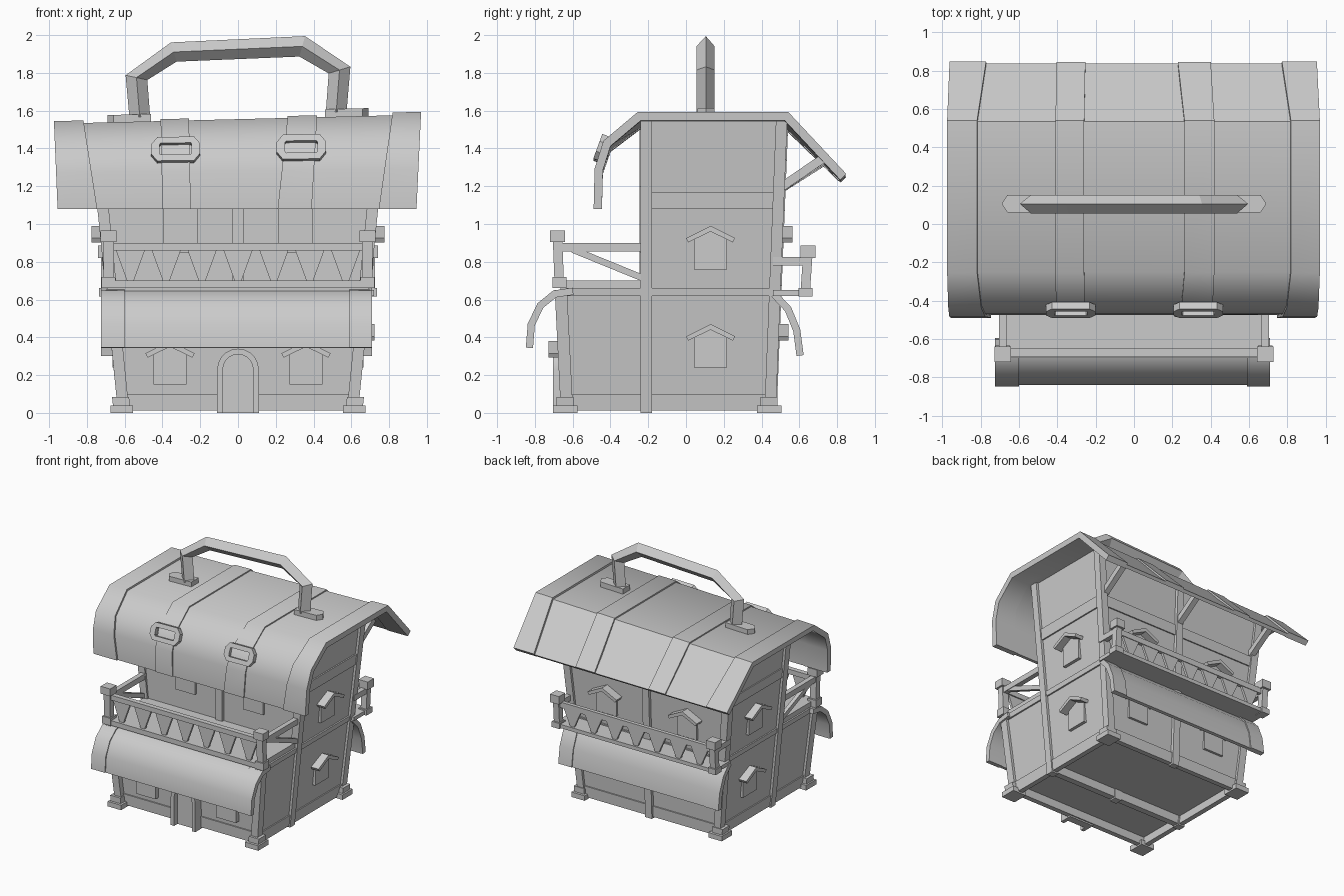
import bpy, bmesh, math
from mathutils import Vector

cube = bpy.data.objects.get("Cube")
if cube:
    bpy.data.objects.remove(cube, do_unlink=True)

grey = bpy.data.materials.new("plain_grey")
grey.use_nodes = True
grey.diffuse_color = (0.6, 0.6, 0.6, 1)
grey.node_tree.nodes["Principled BSDF"].inputs["Base Color"].default_value = (0.6, 0.6, 0.6, 1)


def skew(p):
    # The whole upper storey rises slightly towards +x
    x, y, z = p
    return Vector((x, y, z + max(0, z - 1.08) * 0.052 * x))


def loft(name, rings, closed=False, smooth=False):
    bm = bmesh.new()
    vs = [[bm.verts.new(skew(p)) for p in r] for r in rings]
    n = len(vs[0])
    for i in range(len(vs) if closed else len(vs) - 1):
        a, b = vs[i], vs[(i + 1) % len(vs)]
        for j in range(n):
            k = (j + 1) % n
            bm.faces.new((a[j], a[k], b[k], b[j]))
    if not closed:
        bm.faces.new(vs[0])
        bm.faces.new(vs[-1])
    bmesh.ops.recalc_face_normals(bm, faces=bm.faces)
    me = bpy.data.meshes.new(name)
    bm.to_mesh(me)
    bm.free()
    me.materials.append(grey)
    o = bpy.data.objects.new(name, me)
    bpy.context.collection.objects.link(o)
    if smooth:
        bpy.ops.object.select_all(action='DESELECT')
        o.select_set(True)
        bpy.context.view_layer.objects.active = o
        bpy.ops.object.shade_smooth_by_angle(angle=math.radians(42))
    return o


def rect(x0, x1, y0, y1, z):
    return [(x0, y0, z), (x1, y0, z), (x1, y1, z), (x0, y1, z)]


def box(name, x0, x1, y0, y1, z0, z1):
    return loft(name, [rect(x0, x1, y0, y1, z0), rect(x0, x1, y0, y1, z1)])


def post(name, a, b, wx, wy):
    # Upright with level ends, free to lean
    return loft(name, [rect(x - wx / 2, x + wx / 2, y - wy / 2, y + wy / 2, z) for x, y, z in (a, b)])


def beam(name, a, b, w, h):
    a, b = Vector(a), Vector(b)
    d = (b - a).normalized()
    s = d.cross(Vector((0, 0, 1))).normalized() * w / 2
    u = s.cross(d).normalized() * h / 2
    return loft(name, [[p + s + u, p - s + u, p - s - u, p + s - u] for p in (a, b)])


def sheet(name, prof, x0, x1, out=0, thick=0.026, slope=(0, 0)):
    # Bent board: a side profile with thickness, run along x
    def offset(d):
        res = []
        for i, p in enumerate(prof):
            ns = []
            for j in (i - 1, i):
                if 0 <= j < len(prof) - 1:
                    e = Vector(prof[j + 1]) - Vector(prof[j])
                    ns.append(Vector((-e.y, e.x)).normalized())
            n = sum(ns, Vector((0, 0))).normalized()
            res.append(Vector(p) + n * d / n.dot(ns[0]))
        return res
    poly = offset(out) + offset(-thick)[::-1]
    rings = [[(x + k * (p.y - 1.08), p.x, p.y) for p in poly] for x, k in zip((x0, x1), slope)]
    return loft(name, rings, smooth=True)


# Wall faces as functions of height
def half(z): return 0.615 + 0.1 * z
def back(z): return 0.455 + 0.04 * z
def front(z): return -0.62 - 0.05 * z


TOWER = -0.225


def outline(z, grow, lower):
    return rect(-half(z) - grow, half(z) + grow, (front(z) if lower else TOWER) - grow, back(z) + grow, z)


def storey(name, z0, z1, grow, lower):
    loft(name, [outline(z, grow, lower) for z in (z0, z1)])


# Walls and horizontal trims; the base trim is an open frame
storey("tower_walls", 0.08, 1.54, 0, False)
storey("annex_walls", 0.08, 0.65, 0, True)
loft("base_trim", [outline(z, g, True) for z, g in
                   ((0.012, 0.01), (0.1, 0.01), (0.1, -0.03), (0.012, -0.03))], closed=True)
storey("middle_trim", 0.62, 0.66, 0.012, True)
storey("upper_trim", 1.08, 1.165, 0.01, False)

# Corner posts and feet
for s, side in ((-1, "right"), (1, "left")):
    def corner(z, y): return (s * (half(z) - 0.01), y, z)
    post(side + "_back_post", corner(0, back(0) - 0.01), corner(1.53, back(1.53) - 0.01), 0.06, 0.06)
    post(side + "_tower_post", corner(0, -0.21), corner(1.53, -0.21), 0.06, 0.06)
    post(side + "_front_post", corner(0, front(0) - 0.01), corner(0.65, front(0.65) - 0.01), 0.06, 0.065)
    for y, nm in ((0.44, "back"), (-0.64, "front")):
        post(f"{side}_{nm}_foot", (s * 0.615, y, 0), (s * 0.615, y, 0.04), 0.12, 0.13)
        post(f"{side}_{nm}_foot_top", (s * 0.617, y, 0.04), (s * 0.622, y, 0.085), 0.09, 0.09)
post("back_middle_post", (0, back(0), 0), (0, back(1.5), 1.5), 0.06, 0.05)
post("front_middle_post", (0, TOWER, 0.68), (0, TOWER, 1.5), 0.06, 0.04)
box("floor_beam", -0.6, 0.6, -0.235, -0.185, 0.012, 0.1)
box("middle_foot", -0.03, 0.03, -0.24, -0.18, 0, 0.1)


# Windows: a pentagonal panel under a small peaked hood
def window(name, at, angle):
    ca, sa = math.cos(angle), math.sin(angle)

    def place(poly, w):
        return [(at[0] + u * ca - w * sa, at[1] + u * sa + w * ca, at[2] + v) for u, v in poly]
    panel = [(-0.088, 0), (0.088, 0), (0.088, 0.18), (0, 0.22), (-0.088, 0.18)]
    hood = [(-0.13, 0.165), (0, 0.23), (0.13, 0.165), (0.118, 0.143), (0, 0.2), (-0.118, 0.143)]
    loft(name + "_panel", [place(panel, -0.03), place(panel, 0.015)])
    loft(name + "_hood", [place(hood, -0.03), place(hood, 0.074)])


for s, side in ((-1, "right"), (1, "left")):
    for z, lvl in ((0.24, "lower"), (0.76, "upper")):
        window(f"{side}_{lvl}_window", (s * half(z + 0.1), 0.13, z), -s * math.pi / 2)
        window(f"back_{side}_{lvl}_window", (s * 0.36, back(z + 0.1), z), 0)
    window(f"front_{side}_window", (s * 0.36, front(0.26) - 0.02, 0.15), math.pi)
    box(f"front_{side}_shutter", s * 0.305 - 0.09, s * 0.305 + 0.09, -0.245, -0.2, 0.85, 1.2)


# Arched door
def arch(r):
    return [(r, 0)] + [(r * math.cos(t * math.pi / 10), 0.23 + r * math.sin(t * math.pi / 10))
                       for t in range(11)] + [(-r, 0)]


frame = arch(0.11) + arch(0.08)[::-1]
loft("door_frame", [[(x, y, z) for x, z in frame] for y in (-0.6, -0.705)], smooth=True)
loft("door", [[(x, y, z) for x, z in arch(0.09)] for y in (-0.6, -0.66)])

# Curved awnings with raised ends
front_awning = [(-0.84, 0.345), (-0.83, 0.47), (-0.78, 0.575), (-0.7, 0.64), (-0.6, 0.655)]
back_awning = [(0.475, 0.635), (0.55, 0.555), (0.597, 0.44), (0.615, 0.305)]
for prof, nm in ((front_awning, "front"), (back_awning, "back")):
    sheet(nm + "_awning", prof, -0.7, 0.7)
    sheet(nm + "_awning_right_end", prof, -0.725, -0.6, 0.008, 0.03)
    sheet(nm + "_awning_left_end", prof, 0.59, 0.71, 0.008, 0.03)


# Balcony railings with rows of pointed boards hanging from the rail
def pennants(name, y, tip, top, count=7, pitch=0.19):
    for i in range(count):
        x = (i - (count - 1) / 2) * pitch
        shape = [(x - 0.08, top), (x + 0.08, top), (x + 0.018, tip), (x - 0.018, tip)]
        loft(f"{name}_{i}", [[(u, y + d, v) for u, v in shape] for d in (-0.01, 0.01)])


box("front_balcony_floor", -0.68, 0.68, -0.7, -0.22, 0.66, 0.7)
box("front_rail", -0.66, 0.66, -0.69, -0.65, 0.86, 0.9)
pennants("front_pennant", -0.67, 0.7, 0.87)
box("back_balcony_floor", -0.72, 0.72, 0.46, 0.66, 0.62, 0.65)
box("back_rail", -0.68, 0.68, 0.62, 0.65, 0.78, 0.825)
pennants("back_pennant", 0.635, 0.65, 0.79)
for s, side in ((-1, "right"), (1, "left")):
    x = s * 0.685
    post(side + "_balcony_post", (x, -0.67, 0.66), (x, -0.68, 0.92), 0.055, 0.05)
    post(side + "_balcony_post_base", (x, -0.67, 0.66), (x, -0.67, 0.72), 0.075, 0.075)
    post(side + "_balcony_post_cap", (x, -0.68, 0.905), (x, -0.68, 0.965), 0.085, 0.08)
    box(side + "_balcony_rail", x - 0.02, x + 0.02, -0.66, -0.22, 0.855, 0.9)
    beam(side + "_balcony_brace", (x, -0.6, 0.865), (x, -0.22, 0.71), 0.03, 0.035)
    x = s * 0.7
    post(side + "_back_rail_post", (x, 0.63, 0.62), (x, 0.645, 0.84), 0.05, 0.05)
    post(side + "_back_rail_post_base", (x, 0.633, 0.615), (x, 0.633, 0.66), 0.07, 0.075)
    post(side + "_back_rail_post_cap", (x, 0.645, 0.82), (x, 0.645, 0.885), 0.08, 0.08)
    box(side + "_back_side_rail", x - 0.02, x + 0.02, 0.46, 0.62, 0.78, 0.825)

# Roof with raised end bands, two straps and eave braces
roof = [(-0.475, 1.08), (-0.47, 1.28), (-0.425, 1.415), (-0.25, 1.555), (0.535, 1.555), (0.838, 1.247)]
sheet("roof", roof, -0.9, 0.9)
sheet("roof_right_band", roof, -0.955, -0.745, 0.014, 0.03, (-0.04, -0.15))
sheet("roof_left_band", roof, 0.745, 0.945, 0.014, 0.03, (0.15, 0.05))
sheet("right_strap", roof, -0.4, -0.25, 0.01, 0.02, (-0.02, -0.02))
sheet("left_strap", roof, 0.21, 0.39, 0.01, 0.02, (0.11, 0.06))
for x, side in ((-0.7, "right"), (0, "middle"), (0.7, "left")):
    beam(side + "_eave_brace", (x, 0.48, 1.175), (x, 0.722, 1.335), 0.045, 0.045)

# Octagonal buckles with a squared opening, lying on the front slope
for x, side in ((-0.33, "right"), (0.335, "left")):
    along, out = Vector((0, 0.35, 0.94)), Vector((0, -0.94, 0.35))
    rings = []
    for a, b in ((1, 0.4), (0.75, 1), (-0.75, 1), (-1, 0.4), (-1, -0.4), (-0.75, -1), (0.75, -1), (1, -0.4)):
        ring = []
        inner_a = math.copysign(0.085 if abs(a) == 1 else 0.08, a)
        inner_b = math.copysign(0.033 if abs(b) == 1 else 0.026, b)
        for u, v, d in ((a * 0.13, b * 0.068, -0.02), (a * 0.13, b * 0.068, 0.018),
                        (inner_a, inner_b, 0.018), (inner_a, inner_b, -0.02)):
            ring.append(Vector((x + u, -0.45, 1.398)) + along * v + out * d)
        rings.append(ring)
    loft(side + "_buckle", rings, closed=True)

# Carrying handle with a diamond section, and its pointed feet
outer = [(0.575, 1.58), (0.595, 1.81), (0.355, 1.978)]
inner = [(0.465, 1.58), (0.48, 1.78), (0.325, 1.873)]
pairs = list(zip(outer, inner))
path = [((-a[0], a[1]), (-b[0], b[1])) for a, b in pairs] + pairs[::-1]
rings = []
for a, b in path:
    mx, mz = (a[0] + b[0]) / 2, (a[1] + b[1]) / 2
    rings.append([(a[0], 0.105, a[1]), (mx, 0.055, mz), (b[0], 0.105, b[1]), (mx, 0.152, mz)])
loft("handle", rings)
for s, side in ((-1, "right"), (1, "left")):
    foot = [(0.46, 0.06), (0.66, 0.06), (0.69, 0.105), (0.66, 0.152), (0.46, 0.152)]
    loft(side + "_handle_foot", [[(s * x, y, z) for x, y in foot] for z in (1.54, 1.595)])
